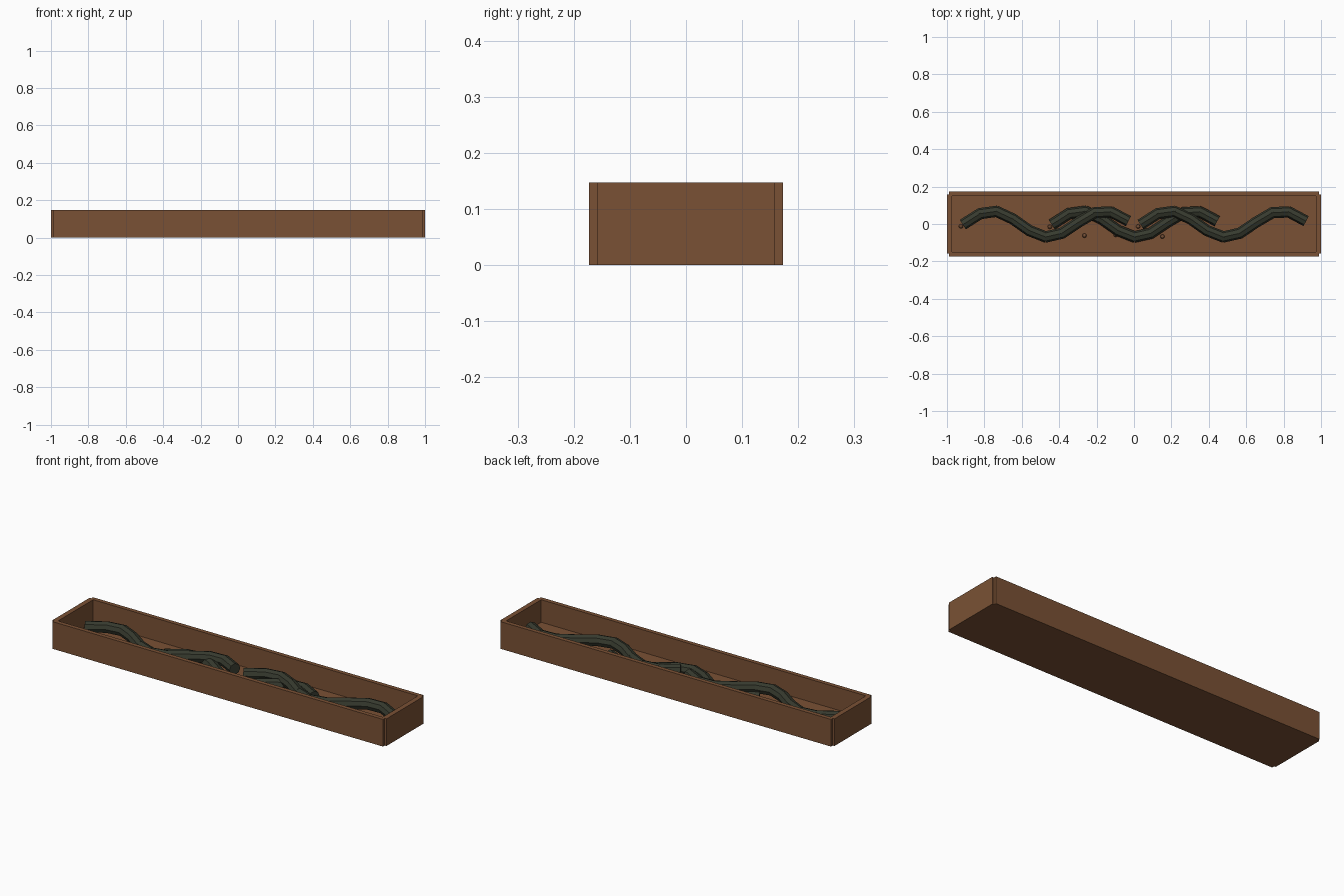
import bpy, math
from mathutils import Vector

if "Cube" in bpy.data.objects:
    bpy.data.objects.remove(bpy.data.objects["Cube"])


def material(name, rgb):
    m = bpy.data.materials.new(name)
    m.diffuse_color = (*rgb, 1)
    m.use_nodes = True
    m.node_tree.nodes["Principled BSDF"].inputs["Base Color"].default_value = m.diffuse_color
    return m


wood = material("brown wood", (0.195, 0.083, 0.035))
bark = material("dark green grey", (0.038, 0.043, 0.028))
bead = material("tan brown", (0.19, 0.085, 0.04))


def box(name, centre, size, mat):
    bpy.ops.mesh.primitive_cube_add(size=1, location=centre)
    o = bpy.context.object
    o.name, o.scale = name, size
    o.data.materials.append(mat)


# Tray: floor, long walls, short walls that stand slightly proud
H = 0.147
box("tray_floor", (0, 0, 0.0125), (1.98, 0.33, 0.025), wood)
for s, side in ((-1, "front"), (1, "back")):
    box(side + "_wall", (0, s * 0.1615, H / 2), (1.98, 0.023, H), wood)
for s, side in ((-1, "left"), (1, "right")):
    box(side + "_wall", (s * 0.9865, 0, H / 2), (0.027, 0.316, H), wood)


# Wavy strands made of separate eight-sided pipe segments
def strand(name, x0, z, n=10, step=0.0875):
    pts = [Vector((x0 + i * step, 0.07 * math.sin(2 * math.pi * i * step / 0.6), z))
           for i in range(n + 1)]
    for i, (a, b) in enumerate(zip(pts, pts[1:])):
        d = b - a
        bpy.ops.mesh.primitive_cylinder_add(vertices=8, radius=0.03, depth=d.length + 0.012,
                                            location=(a + b) / 2)
        o = bpy.context.object
        o.name = f"{name}_segment_{i + 1}"
        o.rotation_euler = d.to_track_quat('Z', 'Y').to_euler()
        o.data.materials.append(bark)


strand("left_strand", -0.91, 0.075)
strand("middle_strand", -0.435, 0.052)
strand("right_strand", 0.04, 0.075)

# Small loose beads on the floor
for i, (x, y) in enumerate([(-0.925, -0.012), (-0.45, -0.015), (0.022, -0.013),
                            (-0.265, -0.062), (-0.098, -0.058), (0.152, -0.067)]):
    bpy.ops.mesh.primitive_uv_sphere_add(segments=8, ring_count=6, radius=0.012,
                                         location=(x, y, 0.035))
    o = bpy.context.object
    o.name = f"bead_{i + 1}"
    o.data.materials.append(bead)
